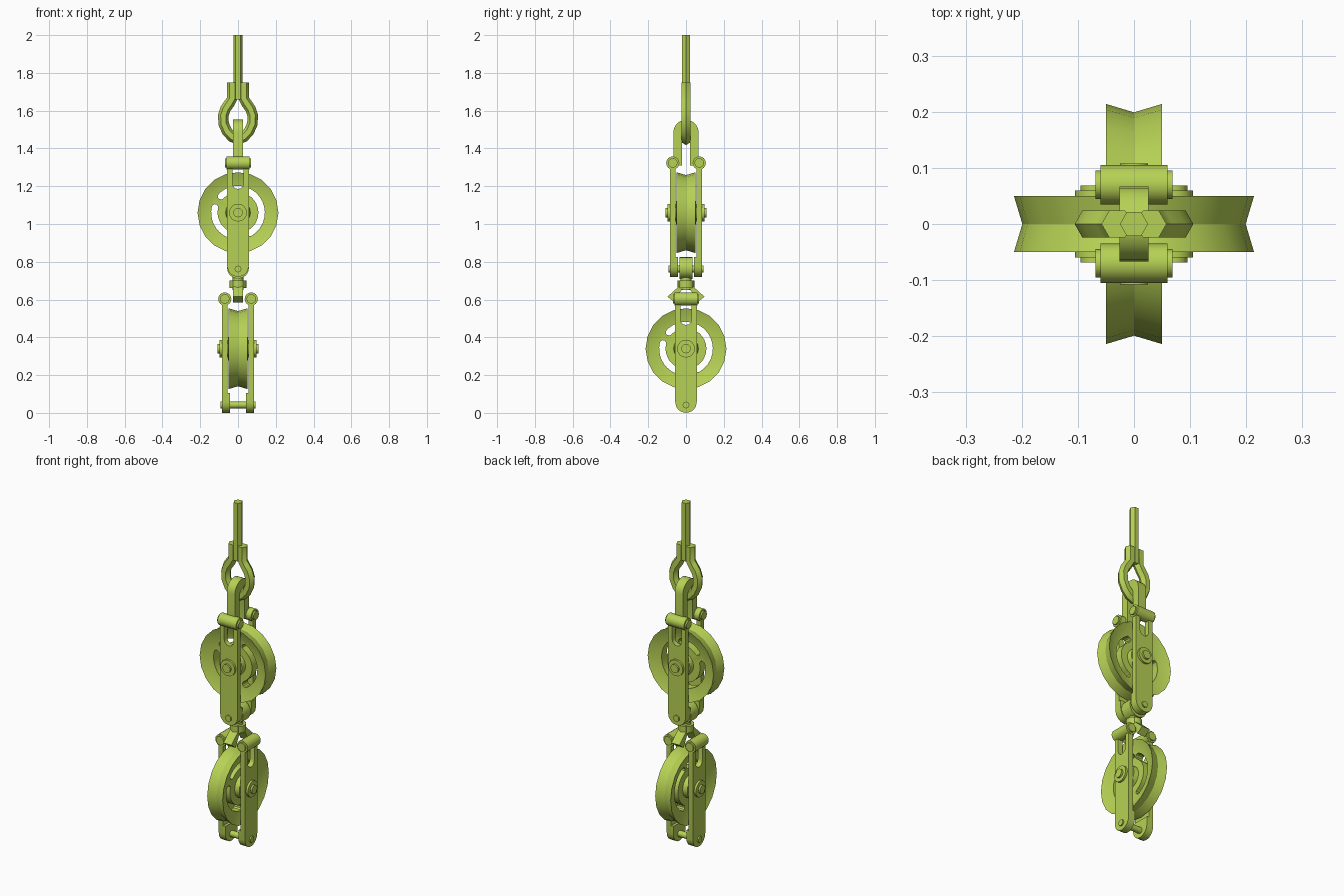
import bpy, bmesh
from math import sin, cos, radians, pi
from mathutils import Matrix, Vector

if "Cube" in bpy.data.objects:
    bpy.data.objects.remove(bpy.data.objects["Cube"])

mat = bpy.data.materials.new("green_paint")
mat.diffuse_color = (0.47, 0.64, 0.09, 1)
mat.use_nodes = True
mat.node_tree.nodes["Principled BSDF"].inputs["Base Color"].default_value = mat.diffuse_color
RZ = Matrix.Rotation(pi / 2, 4, 'Z')   # extrude along x instead of y
RX = Matrix.Rotation(pi / 2, 4, 'X')   # extrude along z instead of y
I = Matrix.Identity(4)


def finish(name, bm, M):
    bmesh.ops.transform(bm, matrix=M, verts=bm.verts)
    bmesh.ops.recalc_face_normals(bm, faces=bm.faces)
    me = bpy.data.meshes.new(name)
    bm.to_mesh(me)
    bm.free()
    ob = bpy.data.objects.new(name, me)
    bpy.context.collection.objects.link(ob)
    me.materials.append(mat)
    return ob


def arc(cx, cz, r, a0, a1, n):
    return [(cx + r * cos(radians(a0 + (a1 - a0) * i / n)),
             cz + r * sin(radians(a0 + (a1 - a0) * i / n))) for i in range(n + 1)]


def prism(name, outline, lo, hi, M=I):
    """Outline in the xz plane, extruded along y from lo to hi."""
    bm = bmesh.new()
    a = [bm.verts.new((u, lo, v)) for u, v in outline]
    b = [bm.verts.new((u, hi, v)) for u, v in outline]
    n = len(a)
    bm.faces.new(a)
    bm.faces.new(b[::-1])
    for i in range(n):
        bm.faces.new((a[i], b[i], b[(i + 1) % n], a[(i + 1) % n]))
    return finish(name, bm, M)


def cyl(name, r, lo, hi, M=I, cx=0, cz=0, n=16):
    return prism(name, arc(cx, cz, r, 0, 360, n)[:-1], lo, hi, M)


def rings(name, loops, M=I, closed=False):
    """Skin a list of equal-sized vertex loops."""
    bm = bmesh.new()
    vs = [[bm.verts.new(p) for p in loop] for loop in loops]
    n = len(vs[0])
    pairs = list(zip(vs, vs[1:])) + ([(vs[-1], vs[0])] if closed else [])
    for a, b in pairs:
        for i in range(n):
            j = (i + 1) % n
            bm.faces.new((a[i], a[j], b[j], b[i]))
    if not closed:
        bm.faces.new(vs[0])
        bm.faces.new(vs[-1])
    return finish(name, bm, M)


def wheel(name, M):
    # grooved, dished sheave
    half = [(.016, .052), (.062, .052), (.066, .024), (.15, .024), (.214, .05)]
    prof = half + [(.199, 0)] + [(r, -y) for r, y in half[::-1]]
    N = 20
    loops = [[(r * cos(2 * pi * k / N), y, r * sin(2 * pi * k / N)) for r, y in prof] for k in range(N)]
    ob = rings(name, loops, M, closed=True)
    # curved slots through the web
    cutters = []
    for a0, a1 in ((-60, 62), (167, 262), (83, 136)):
        pts = arc(0, 0, .142, a0, a1, 10)
        ex, ez = .125 * cos(radians(a1)), .125 * sin(radians(a1))
        sx, sz = .125 * cos(radians(a0)), .125 * sin(radians(a0))
        pts += arc(ex, ez, .017, a1, a1 + 180, 5)[1:-1]
        pts += arc(0, 0, .108, a1, a0, 10)
        pts += arc(sx, sz, .017, a0 + 180, a0 + 360, 5)[1:-1]
        c = prism("slot_cutter", pts, -.1, .1, M)
        c.hide_render = True
        cutters.append(c)
        m = ob.modifiers.new("slot", 'BOOLEAN')
        m.object, m.operation, m.solver = c, 'DIFFERENCE', 'EXACT'
    bpy.context.view_layer.update()
    me = bpy.data.meshes.new_from_object(ob.evaluated_get(bpy.context.evaluated_depsgraph_get()))
    ob.modifiers.clear()
    ob.data = me
    for c in cutters:
        bpy.data.objects.remove(c)


def pulley(tag, M):
    wheel(tag + "_wheel", M)
    cyl(tag + "_axle", .025, -.108, .108, M)
    cyl(tag + "_bottom_pin", .018, -.093, .093, M, 0, -.298, 12)
    # forked side strap: rounded foot, slotted top
    strap = arc(0, -.283, .057, 180, 360, 8) + [(.057, .265), (.03, .265)]
    strap += arc(0, .155, .03, 0, -180, 6) + [(-.03, .265), (-.057, .265)]
    foot = arc(0, -.283, .057, 180, 360, 8) + [(.057, -.235), (-.057, -.235)]
    for s, side in ((1, "a"), (-1, "b")):
        prism(f"{tag}_strap_{side}", strap, s * .056, s * .085, M)
        prism(f"{tag}_foot_{side}", foot, s * .042, s * .057, M)
        cyl(f"{tag}_washer_{side}", .047, s * .05, s * .097, M)
        # hinge barrel and its pin head
        cyl(f"{tag}_hinge_{side}", .035, -.06, .06, M @ RZ, s * .07, .263)
        cyl(f"{tag}_hinge_pin_{side}", .025, -.069, .069, M @ RZ, s * .07, .263)


upper = Matrix.Translation((0, 0, 1.06))
lower = Matrix.Translation((0, 0, .34)) @ RZ
pulley("upper", upper)
pulley("lower", lower)

# upper arch link hanging in the shackle
arch = [(.067, .25)] + arc(0, .425, .067, 0, 180, 10) + [(-.067, .25), (-.022, .25)]
arch += arc(0, .385, .022, 180, 0, 6) + [(.022, .25)]
prism("upper_arch_link", arch, -.026, .026, upper @ RZ)

# lower splayed link and swivel
right = [(.037, .36), (.037, .33), (.098, .275), (.06, .245), (.022, .315)]
prism("lower_splayed_link", right + [(-u, v) for u, v in right[::-1]], -.026, .026, lower @ RZ @ RZ)
cyl("swivel_collar", .044, .66, .70, RX, n=12)
cyl("swivel_stem", .028, .65, .74, RX, n=12)
cyl("swivel_eye", .058, -.035, .035, I, 0, .768)

# shackle: hexagonal bar swept along a pear-shaped loop
side = [(.03, 1.75), (.03, 1.665), (.045, 1.64), (.066, 1.61), (.078, 1.575),
        (.076, 1.53), (.058, 1.49), (.03, 1.46)]
path = [Vector((-x, 0, z)) for x, z in side] + [Vector((0, 0, 1.446))]
path += [Vector((x, 0, z)) for x, z in side[::-1]]
loops = []
for i, p in enumerate(path):
    t = (path[min(i + 1, len(path) - 1)] - path[max(i - 1, 0)]).normalized()
    nrm = Vector((-t.z, 0, t.x))
    loops.append([p + .028 * (nrm * cos(k * pi / 3) + Vector((0, 1, 0)) * sin(k * pi / 3)) for k in range(6)])
rings("shackle", loops)

# hanging rod
cyl("hanging_rod", .025, 1.66, 2.0, RX, n=6)

bpy.ops.object.select_all(action='SELECT')
bpy.context.view_layer.objects.active = bpy.data.objects["shackle"]
bpy.ops.object.shade_smooth_by_angle(angle=radians(32))
